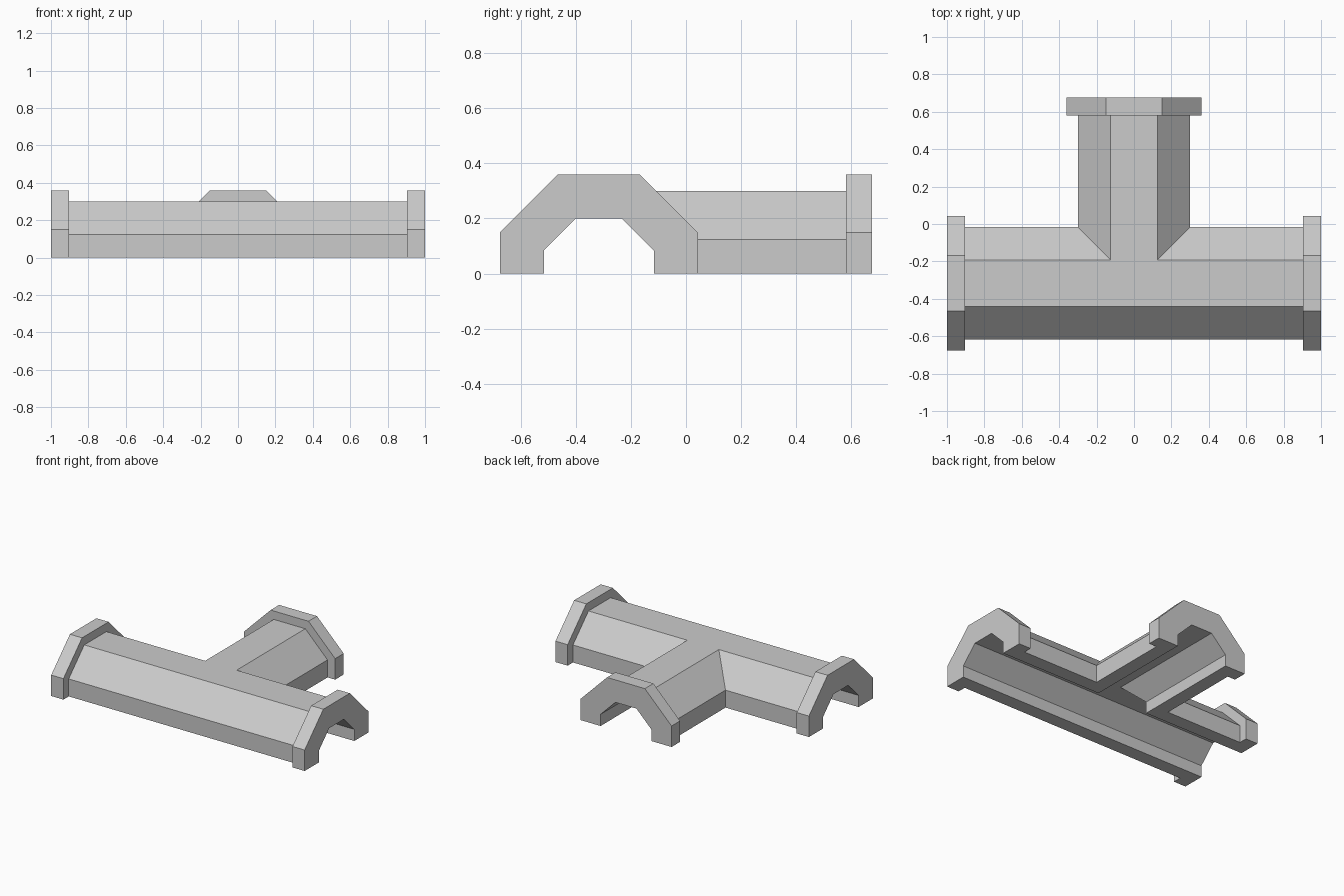
import bpy, bmesh

if "Cube" in bpy.data.objects:
    bpy.data.objects.remove(bpy.data.objects["Cube"])

CY = -0.317       # centreline of the long channel
END_X = 1.0       # channel end
END_Y = 0.677     # branch end
T = 0.096         # flange thickness


def half(r):
    """Half of the chamfered arch, from crown to foot, as (offset, z)."""
    k = r * 0.415
    return [(0, r), (k, r), (r, k), (r, 0)]


def section(outer, inner):
    return half(outer) + half(inner)[::-1]


def skin(bm, rows):
    grid = [[bm.verts.new(p) for p in row] for row in rows]
    for a, b in zip(grid, grid[1:]):
        for i in range(len(a) - 1):
            bm.faces.new((a[i], a[i + 1], b[i + 1], b[i]))


def finish(bm, name):
    bmesh.ops.remove_doubles(bm, verts=bm.verts, dist=1e-5)
    bmesh.ops.dissolve_limit(bm, angle_limit=0.01, verts=bm.verts, edges=bm.edges)
    bmesh.ops.recalc_face_normals(bm, faces=bm.faces)
    mesh = bpy.data.meshes.new(name)
    bm.to_mesh(mesh)
    bm.free()
    ob = bpy.data.objects.new(name, mesh)
    bpy.context.collection.objects.link(ob)
    return ob


# Hollow T-shaped channel: two mitred corners plus a straight front half
bm = bmesh.new()
wall = section(0.30, 0.20)
ex, ey = END_X - T, END_Y - T
for s in (-1, 1):
    skin(bm, [[(s * ex, CY + u, z) for u, z in wall],
              [(s * u, CY + u, z) for u, z in wall],
              [(s * u, ey, z) for u, z in wall]])
    skin(bm, [[(s * ex, CY - u, z) for u, z in wall],
              [(0, CY - u, z) for u, z in wall]])
finish(bm, "tee_channel")


# Arch-shaped flange on each open end
def flange(name, place):
    bm = bmesh.new()
    h = section(0.36, 0.20)
    ring = h + [(-u, z) for u, z in h[::-1]]
    # outline runs crown-foot-inner crown, then back along the mirrored side
    skin(bm, [[place(0, u, z) for u, z in ring],
              [place(T, u, z) for u, z in ring]])
    for d in (0, T):
        for s in (-1, 1):
            o, i = half(0.36), half(0.20)
            skin(bm, [[place(d, s * u, z) for u, z in o],
                      [place(d, s * u, z) for u, z in i]])
    # the outline begins and ends on the crown, so the ring is closed
    finish(bm, name)


flange("right_flange", lambda d, u, z: (END_X - d, CY + u, z))
flange("left_flange", lambda d, u, z: (-END_X + d, CY + u, z))
flange("branch_flange", lambda d, u, z: (u, END_Y - d, z))
